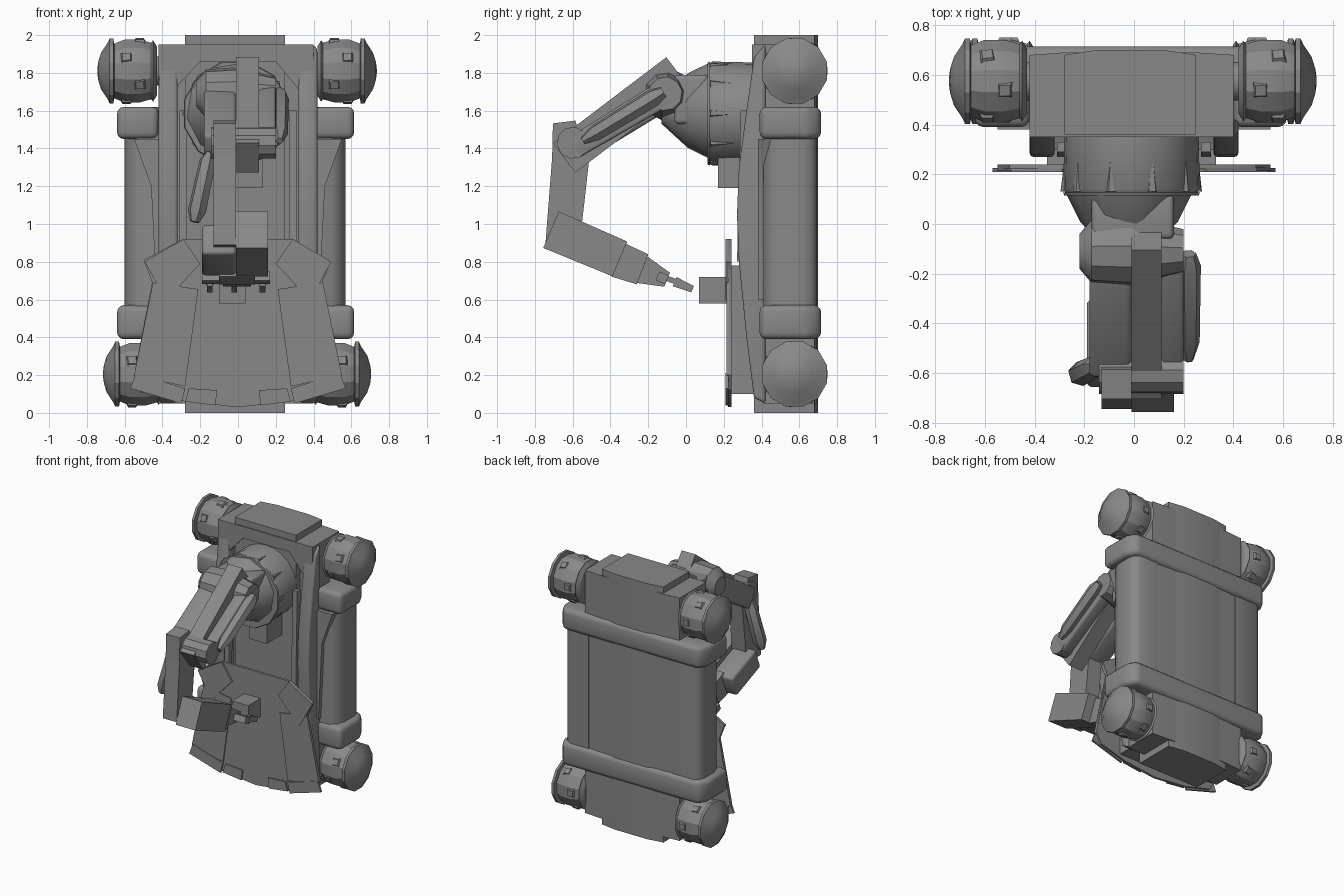
import bpy, math
from mathutils import Vector

cube = bpy.data.objects.get("Cube")
if cube:
    bpy.data.objects.remove(cube)

grey = bpy.data.materials.new("mid grey")
grey.use_nodes = True
GREY = (0.25, 0.25, 0.25, 1)
grey.diffuse_color = GREY
grey.node_tree.nodes["Principled BSDF"].inputs["Base Color"].default_value = GREY


def make(name, verts, faces, angle=35, bevel=0):
    me = bpy.data.meshes.new(name)
    me.from_pydata(verts, [], faces)
    ob = bpy.data.objects.new(name, me)
    bpy.context.collection.objects.link(ob)
    me.materials.append(grey)
    bpy.ops.object.select_all(action='DESELECT')
    ob.select_set(True)
    bpy.context.view_layer.objects.active = ob
    bpy.ops.object.mode_set(mode='EDIT')
    bpy.ops.mesh.select_all(action='SELECT')
    bpy.ops.mesh.normals_make_consistent(inside=False)
    bpy.ops.object.mode_set(mode='OBJECT')
    if bevel:
        mod = ob.modifiers.new("bevel", 'BEVEL')
        mod.width = bevel
        mod.segments = 3
        bpy.ops.object.modifier_apply(modifier="bevel")
    bpy.ops.object.shade_smooth_by_angle(angle=math.radians(angle))


def prism(name, pts, axis, lo, hi, **kw):
    """Extrude a 2D outline along an axis (outline uses the other two axes in order)."""
    verts = []
    for d in (lo, hi):
        for p in pts:
            v = list(p)
            v.insert(axis, d)
            verts.append(v)
    n = len(pts)
    faces = [(i, (i + 1) % n, n + (i + 1) % n, n + i) for i in range(n)]
    make(name, verts, faces + [tuple(range(n)), tuple(range(n, 2 * n))], **kw)


def box(name, x, y, z, **kw):
    prism(name, [(x[0], z[0]), (x[1], z[0]), (x[1], z[1]), (x[0], z[1])], 1, *y, **kw)


def lathe(name, start, direction, profile, sides, **kw):
    """Revolve (distance, radius) pairs around a line."""
    start, d = Vector(start), Vector(direction).normalized()
    u = d.orthogonal().normalized()
    w = d.cross(u)
    verts, faces = [], []
    for t, r in profile:
        for k in range(sides):
            a = math.tau * k / sides
            verts.append(start + d * t + (u * math.cos(a) + w * math.sin(a)) * r)
    m = len(profile)
    for j in range(m - 1):
        for k in range(sides):
            q = (k + 1) % sides
            faces.append((j * sides + k, j * sides + q, (j + 1) * sides + q, (j + 1) * sides + k))
    faces += [tuple(range(sides)), tuple(range((m - 1) * sides, m * sides))]
    make(name, verts, faces, **kw)


def beam(name, a, b, half0, half1, x0, x1, **kw):
    """Bar in the side plane from a to b, with half heights at each end."""
    a, b = Vector(a), Vector(b)
    d = (b - a).normalized()
    n = Vector((-d.y, d.x))
    pts = [a + n * half0, b + n * half1, b - n * half1, a - n * half0]
    prism(name, [tuple(p) for p in pts], 0, x0, x1, **kw)


# Hull: tall centre slab, main body and squared side tanks
prism("centre_slab", [(-.28, .36), (.25, .36), (.25, .68), (.12, .7), (-.15, .7), (-.28, .68)],
      2, 0, 2)
prism("main_body", [(-.42, .41), (.40, .41), (.40, .68), (.25, .69), (-.28, .69), (-.42, .68)],
      2, .05, 1.95)
for side, label, edge in ((-1, "right", .6), (1, "left", .57)):
    tank = [(.36, .41), (edge - .07, .41), (edge - .02, .45), (edge, .51), (edge, .62),
            (edge - .015, .67), (edge - .05, .69), (.36, .69)]
    prism(label + "_side_tank", [(side * x, y) for x, y in tank], 2, .5, 1.55, angle=60)
    # Bowed rails that frame the front deck
    prism(label + "_front_rail", [(.42, 1.95), (.36, 1.88), (.32, 1.6), (.28, 1.3), (.27, 1.05),
                                  (.28, .8), (.32, .4), (.36, .08), (.42, .05)],
          0, side * .32, side * .42, bevel=.015)
    beam(label + "_rail_strip", (.31, 1.6), (.29, .8), .02, .02, side * .27, side * .31)
    # Slanted filler between deck and side tank
    prism(label + "_deck_flank", [(side * .41, 1.45), (side * .55, 1.45), (side * .46, 1.2),
                                  (side * .43, .6), (side * .41, .6)], 1, .38, .5)

# Upper arch linking the rails above the turret
prism("upper_arch", [(-.42, 1.95), (.40, 1.95), (.40, 1.6), (.33, 1.7), (.2, 1.86),
                     (-.2, 1.86), (-.35, 1.7), (-.42, 1.6)], 1, .35, .44)

# Rounded straps running around the back
for label, z0, z1 in (("upper", 1.45, 1.62), ("lower", .39, .57)):
    prism(label + "_strap", [(-.64, .39), (-.42, .39), (-.42, .55), (.40, .55), (.40, .39),
                             (.615, .39), (.615, .64), (.57, .715), (-.6, .715), (-.64, .64)],
          2, z0, z1, bevel=.035, angle=50)

# Faceted wheels with rim and blunt hub
wheel = [(0, .135), (.02, .168), (.03, .155), (.09, .172), (.17, .172), (.225, .15),
         (.23, .178), (.25, .178), (.26, .155), (.295, .1), (.31, .05), (.315, .01)]
for side, s in (("right", -1), ("left", 1)):
    for level, z, inner in (("upper", 1.81, .42), ("lower", .205, .39)):
        x = s * inner - (.01 if s < 0 else 0)
        lathe(f"{level}_{side}_wheel", (x, .575, z), (s, 0, 0), wheel, 12, angle=25)
        lathe(f"{level}_{side}_axle", (s * .3, .575, z), (s, 0, 0), [(0, .08), (.14, .08)], 12)
        # Raised tread blocks
        for k in range(7):
            a = math.tau * k / 7
            c = Vector((x + s * (.09 + .07 * (k % 2)), .575 + .165 * math.cos(a), z + .165 * math.sin(a)))
            lathe(f"{level}_{side}_tread_{k}", c, (0, math.cos(a), math.sin(a)),
                  [(-.02, .05), (.01, .03)], 4)

# Front shield with overlapping petals and skirt
prism("shield_core", [(.235, .78), (.30, .78), (.37, .5), (.37, .1), (.235, .1)], 0, -.35, .33)
prism("shield_plate", [(-.29, .92), (.29, .92), (.49, .80), (.445, .69), (.55, .2), (.5, .12),
                       (.28, .06), (0, .03), (-.28, .06), (-.5, .12), (-.55, .2), (-.455, .69),
                       (-.5, .81)], 1, .222, .24)
for side, s in (("right", -1), ("left", 1)):
    prism(side + "_shield_petal", [(s * .21, .655), (s * .45, .69), (s * .55, .2), (s * .28, .14)],
          1, .214, .228)
    prism(side + "_shield_corner", [(s * .29, .92), (s * .495, .80), (s * .38, .595), (s * .2, .79)],
          1, .21, .226)
    prism(side + "_skirt_outer", [(s * .54, .21), (s * .57, .13), (s * .3, .05), (s * .28, .13)],
          1, .21, .226)
    prism(side + "_skirt_inner", [(s * .26, .13), (s * .28, .06), (s * .12, .04), (s * .11, .12)],
          1, .21, .226)
box("shield_knob", (-.1, .04), (.07, .22), (.58, .72))

# Turret drum, flange and tapered neck
lathe("turret_drum", (-.01, .125, 1.585), (0, 1, 0), [(0, .265), (.015, .275), (.235, .27)], 24)
lathe("turret_flange", (-.01, .115, 1.585), (0, 1, 0), [(0, .28), (.012, .285)], 12)
for k in range(10):
    a = math.tau * k / 10
    lathe(f"drum_tooth_{k}", (-.01 + .262 * math.cos(a), .13, 1.585 + .262 * math.sin(a)),
          (0, 1, 0), [(0, .024), (.13, .008)], 5)
lathe("turret_neck", (-.02, -.13, 1.6), (0, 1, 0), [(0, .07), (.14, .2), (.25, .255)], 10)
box("turret_foot", (-.02, .13), (.17, .4), (1.19, 1.36))

# Shoulder joint
lathe("shoulder_joint", (-.22, -.11, 1.69), (1, 0, 0),
      [(0, .07), (.05, .13), (.2, .14), (.42, .09)], 10)
box("shoulder_bracket", (-.17, .16), (-.06, .12), (1.53, 1.79), bevel=.02)

# Upper arm: main bar, side housings and slim actuator
beam("upper_arm_bar", (-.045, 1.805), (-.645, 1.35), .098, .098, -.01, .11)
beam("upper_arm_housing", (-.12, 1.68), (-.58, 1.4), .08, .08, -.18, -.01, bevel=.02)
beam("upper_arm_outer_housing", (-.1, 1.7), (-.6, 1.4), .07, .06, .11, .2, bevel=.015)
lathe("upper_arm_actuator", (.22, -.12, 1.70), (0, -.46, -.28),
      [(0, .03), (.06, .05), (.42, .045), (.5, .02)], 6)

# Elbow and forearm
lathe("elbow_joint", (-.14, -.6, 1.43), (1, 0, 0), [(0, .085), (.34, .085)], 10)
beam("elbow_cap", (-.645, 1.54), (-.62, 1.34), .06, .09, -.13, -.01)
beam("forearm", (-.60, 1.46), (-.655, .88), .1, .09, -.13, -.01)
lathe("forearm_actuator", (-.15, -.57, 1.38), (-.08, -.04, -.37),
      [(0, .02), (.05, .045), (.32, .05), (.38, .025)], 6)

# Lower arm, wrist and gripper
beam("lower_arm_bar", (-.715, .97), (-.35, .815), .105, .1, -.01, .16)
beam("lower_arm_housing", (-.63, .92), (-.33, .80), .085, .085, -.19, -.01, bevel=.02)
beam("wrist_cuff", (-.36, .81), (-.23, .76), .095, .085, -.1, .09)
beam("wrist", (-.25, .765), (-.1, .705), .08, .04, -.08, .07)
beam("gripper_palm", (-.15, .725), (-.1, .705), .025, .025, -.19, .17)
for side, x in (("right", -.15), ("left", .13), ("middle", -.02)):
    beam(side + "_finger", (-.11, .715), (-.04, .69), .014, .014, x - .02, x + .02)
    beam(side + "_fingertip", (-.06, .695), (.035, .655), .026, .018, x - .015, x + .015)
